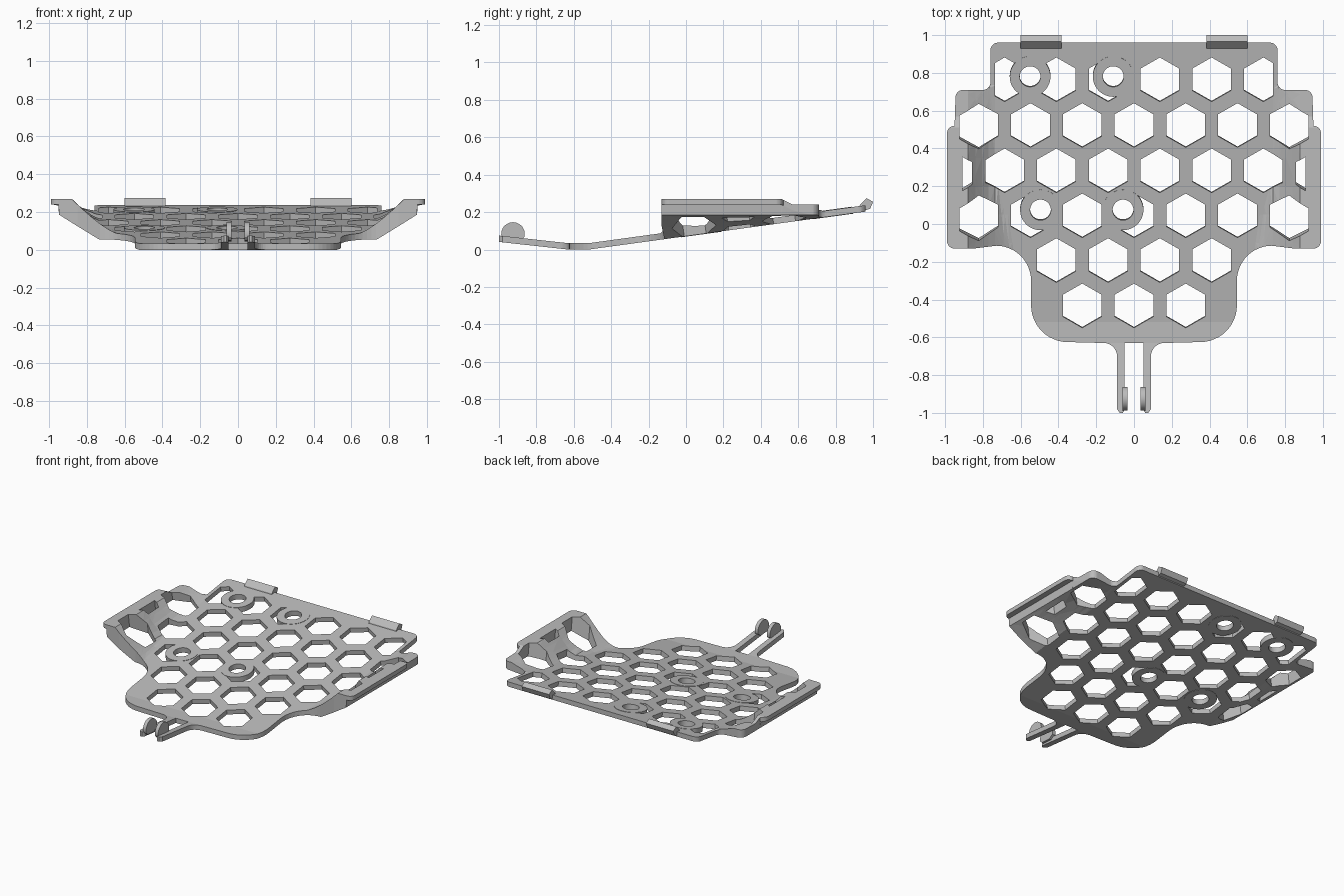
import bpy, bmesh
from math import sin, cos, radians, atan, sqrt
from mathutils import Matrix, Vector

cube = bpy.data.objects.get("Cube")
if cube:
    bpy.data.objects.remove(cube)

SLOPE, THICK = 0.137, 0.034
TILT = Matrix.Rotation(atan(SLOPE), 4, "X")

grey = bpy.data.materials.new("plain_grey")
grey.use_nodes = True
grey.diffuse_color = (0.5, 0.5, 0.5, 1)
grey.node_tree.nodes["Principled BSDF"].inputs["Base Color"].default_value = grey.diffuse_color


def make_object(name, bm):
    bm.normal_update()
    bmesh.ops.recalc_face_normals(bm, faces=bm.faces[:])
    mesh = bpy.data.meshes.new(name)
    bm.to_mesh(mesh)
    bm.free()
    mesh.materials.append(grey)
    obj = bpy.data.objects.new(name, mesh)
    bpy.context.scene.collection.objects.link(obj)
    return obj


def prism(bm, points, low, high, matrix):
    """Extrude a flat outline along local z, then place it."""
    bottom = [bm.verts.new(matrix @ Vector((x, y, low))) for x, y in points]
    top = [bm.verts.new(matrix @ Vector((x, y, high))) for x, y in points]
    bm.faces.new(bottom[::-1])
    bm.faces.new(top)
    for i in range(len(points)):
        j = (i + 1) % len(points)
        bm.faces.new((bottom[i], bottom[j], top[j], top[i]))


def arc(cx, cy, r, start, end, steps=8):
    angles = [radians(start + (end - start) * i / steps) for i in range(steps + 1)]
    return [(cx + r * cos(a), cy + r * sin(a)) for a in angles]


def lerp_clamped(v, a, b):
    return min(1, max(0, (v - a) / (b - a)))


# Surface heights of the bent tray
def plate_z(y):
    return max(0, SLOPE * (y + 0.52), -0.11 * (y + 0.63))


def bottom_z(x, y):
    x, base = abs(x), plate_z(y)
    if y > 0.725 or y < -0.19:
        return base
    if x > 0.948:
        return 0.24 - 0.03 * lerp_clamped(y, 0.51, 0.57)
    return base + (0.185 - base) * lerp_clamped(x, 0.735, 0.945)


def top_z(x, y):
    x, base = abs(x), plate_z(y) + THICK
    if y > 0.725 or y < -0.19:
        return base
    rim = 0.27 - 0.03 * lerp_clamped(y, 0.51, 0.57)
    inner = 0.64 + 0.095 * lerp_clamped(y, -0.13, 0.2)
    return base + (rim - base) * lerp_clamped(x, inner, 0.88) ** 1.3


# Tray outline: half of it, then mirrored
half = [(0.05, -0.63), (0.05, -0.985), (0.06, -1), (0.075, -1), (0.09, -0.98)]
half += arc(0.16, -0.70, 0.07, 180, 90)
half += arc(0.35, -0.43, 0.195, -90, 0, 12)
half += arc(0.73, -0.30, 0.185, 180, 90, 12)
half += [(0.85, -0.13)]
half += arc(0.95, -0.09, 0.04, -90, 0)
half += arc(0.95, 0.48, 0.04, 0, 90)
half += arc(0.905, 0.67, 0.04, 0, 90)
half += arc(0.80, 0.75, 0.04, 270, 180)
half += arc(0.72, 0.92, 0.04, 0, 90)
outline = half + [(-x, y) for x, y in reversed(half)]

bm = bmesh.new()
bm.faces.new([bm.verts.new((x, y, 0)) for x, y in outline])
bm.normal_update()
bmesh.ops.triangulate(bm, faces=bm.faces[:])


def score(point, normal):
    bm.normal_update()
    geom = bm.verts[:] + bm.edges[:] + bm.faces[:]
    bmesh.ops.bisect_plane(bm, geom=geom, dist=1e-5, plane_co=point, plane_no=normal)


for y in (-0.63, -0.52, -0.2, -0.1, 0.05, 0.2, 0.35, 0.51, 0.54, 0.57, 0.72):
    score((0, y, 0), (0, 1, 0))
for x in (0.64, 0.69, 0.735, 0.77, 0.805, 0.84, 0.88, 0.945, 0.95):
    for side in (-1, 1):
        score((side * x, 0, 0), (1, 0, 0))
bm.normal_update()
bmesh.ops.triangulate(bm, faces=bm.faces[:])

# Give the sheet its lower skin, upper skin and side walls
faces = bm.faces[:]
rim_edges = [tuple(e.verts) for e in bm.edges if e.is_boundary]
above = {v: bm.verts.new((v.co.x, v.co.y, top_z(v.co.x, v.co.y))) for v in bm.verts[:]}
for v in above:
    v.co.z = bottom_z(v.co.x, v.co.y)
for f in faces:
    bm.faces.new([above[v] for v in f.verts])
for a, b in rim_edges:
    bm.faces.new((a, b, above[b]))
    bm.faces.new((a, above[b], above[a]))
tray = make_object("tray", bm)


def on_plate(x, y):
    return Matrix.Translation((x, y, plate_z(y) + THICK / 2)) @ TILT


# Honeycomb cutter: row height, number of holes, side limit
HEX, PITCH = 0.118, 0.274
bm = bmesh.new()
for y, count, limit in ((-0.43, 3, 1), (-0.19, 4, 1), (0.047, 7, 0.925),
                        (0.285, 8, 0.907), (0.525, 7, 0.925), (0.767, 6, 0.735)):
    for i in range(count):
        cx = (i - (count - 1) / 2) * PITCH
        points = []
        for k in range(6):
            a = radians(30 + 60 * k)
            dx = max(-limit, min(limit, cx + HEX * cos(a))) - cx
            dy = (HEX - abs(dx) / sqrt(3)) * (1 if sin(a) > 0 else -1)
            if all(abs(dx - p[0]) + abs(dy - p[1]) > 1e-4 for p in points):
                points.append((dx, dy))
        prism(bm, points, -0.15, 0.3, on_plate(cx, y))
honeycomb_cutter = make_object("honeycomb_cutter", bm)

# Seats for the screw rings
RINGS = ((-0.55, 0.783), (-0.11, 0.783), (-0.495, 0.077), (-0.058, 0.077))
bm = bmesh.new()
for x, y in RINGS:
    prism(bm, arc(0, 0, 0.106, 0, 352.5, 47), -0.1, 0.1, on_plate(x, y))
ring_cutter = make_object("ring_cutter", bm)

for cutter in (honeycomb_cutter, ring_cutter):
    cutter.hide_render = True
    mod = tray.modifiers.new("cut", "BOOLEAN")
    mod.operation, mod.solver, mod.object = "DIFFERENCE", "EXACT", cutter
bpy.context.view_layer.update()
evaluated = tray.evaluated_get(bpy.context.evaluated_depsgraph_get())
cut_mesh = bpy.data.meshes.new_from_object(evaluated)
tray.modifiers.clear()
tray.data = cut_mesh
for cutter in (honeycomb_cutter, ring_cutter):
    bpy.data.objects.remove(cutter)

# Screw rings
for n, (x, y) in enumerate(RINGS):
    bm = bmesh.new()
    h = THICK / 2 + 0.002
    loops = []
    for r, z in ((0.108, -h), (0.108, h), (0.055, h), (0.055, -h)):
        loops.append([bm.verts.new(on_plate(x, y) @ Vector((px, py, z)))
                      for px, py in arc(0, 0, r, 0, 352.5, 47)])
    for a in range(4):
        p, q = loops[a], loops[(a + 1) % 4]
        for i in range(48):
            j = (i + 1) % 48
            bm.faces.new((p[i], p[j], q[j], q[i]))
    make_object(f"screw_ring_{n + 1}", bm)

# Side-profile parts: local x -> y, local y -> z, local z -> x
SIDEWAYS = Matrix(((0, 0, 1, 0), (1, 0, 0, 0), (0, 1, 0, 0), (0, 0, 0, 1)))
clip_profile = [(0.925, 0.215), (0.96, 0.21), (0.985, 0.218), (1.0, 0.255), (0.965, 0.275), (0.93, 0.24)]
snap_profile = arc(-0.925, 0.083, 0.063, -15, 195, 20) + [(-0.97, 0.05), (-0.895, 0.045)]
for side, label in ((1, "left"), (-1, "right")):
    for name, profile, inner, outer in (("back_clip", clip_profile, 0.383, 0.6),
                                        ("snap_tab", snap_profile, 0.035, 0.06)):
        bm = bmesh.new()
        prism(bm, profile, side * inner, side * outer, SIDEWAYS)
        make_object(f"{label}_{name}", bm)

# Smooth the round walls of the rings and tabs
bpy.ops.object.select_all(action="DESELECT")
for obj in bpy.context.scene.objects:
    if "ring" in obj.name or "snap" in obj.name:
        obj.select_set(True)
        bpy.context.view_layer.objects.active = obj
bpy.ops.object.shade_smooth_by_angle(angle=radians(30))
